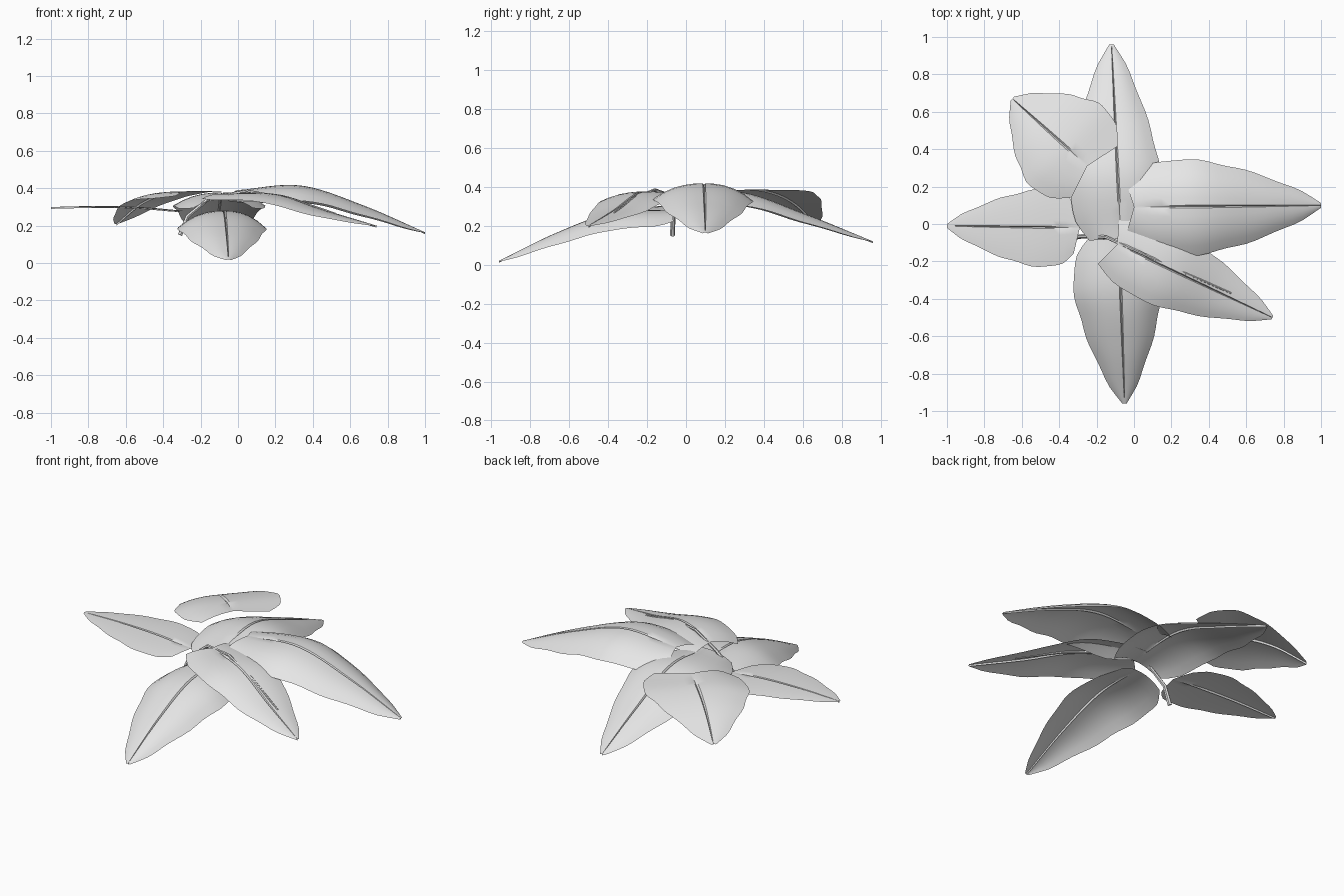
import bpy
import bmesh
import math
from mathutils import Vector

old = bpy.data.objects.get("Cube")
if old:
    bpy.data.objects.remove(old)

grey = bpy.data.materials.new("light grey")
grey.use_nodes = True
COLOUR = (0.8, 0.8, 0.8, 1)
grey.diffuse_color = COLOUR
grey.node_tree.nodes["Principled BSDF"].inputs["Base Color"].default_value = COLOUR

# Relative half width of a blade at even steps from base to tip
OUTLINE = [0.65, 0.9, 1.0, 1.0, 0.96, 0.87, 0.76, 0.63, 0.47, 0.3, 0.05]
# Steps across a half blade, starting at the midrib
ACROSS = [0, 0.03, 0.2, 0.4, 0.6, 0.8, 1]
ROWS = 20


def sample(values, t):
    """Smooth curve through evenly spaced values."""
    s = t * (len(values) - 1)
    i = min(int(s), len(values) - 2)
    f = s - i
    b, c = values[i], values[i + 1]
    a = values[i - 1] if i else 2 * b - c
    d = values[i + 2] if i + 2 < len(values) else 2 * c - b
    return b + 0.5 * f * (c - a + f * (2 * a - 5 * b + 4 * c - d + f * (3 * (b - c) + d - a)))


def finish(obj):
    bpy.ops.object.select_all(action="DESELECT")
    obj.select_set(True)
    bpy.context.view_layer.objects.active = obj
    bpy.ops.object.shade_smooth_by_angle(angle=math.radians(35))


def leaf(name, base, tip, heights, left, right, lobe=0.05):
    """Blade with a grooved midrib and notched base; left and right are (width, droop)."""
    base, tip = Vector(base), Vector(tip)
    along = (tip - base).normalized()
    side = Vector((-along.y, along.x))
    columns = [-u for u in reversed(ACROSS[1:])] + ACROSS
    bm = bmesh.new()
    grid = []
    for r in range(ROWS + 1):
        t = r / ROWS
        w = sample(OUTLINE, t) * (1 + 0.02 * math.sin(t * 23))
        row = []
        for u in columns:
            a = abs(u)
            width, droop = left if u > 0 else right
            p = base.lerp(tip, t) + side * (u * w * width)
            p -= along * lobe * a * (1 - t) ** 6
            z = sample(heights, t) - droop * w * a ** 2.4
            if a == 0:
                z -= 0.01 * min(1, 3 * t)
            row.append(bm.verts.new((p.x, p.y, z)))
        grid.append(row)
    for low, high in zip(grid, grid[1:]):
        for i in range(len(columns) - 1):
            bm.faces.new((low[i + 1], low[i], high[i], high[i + 1]))
    bm.normal_update()
    if sum(f.normal.z for f in bm.faces) < 0:
        bmesh.ops.reverse_faces(bm, faces=bm.faces)
    mesh = bpy.data.meshes.new(name)
    bm.to_mesh(mesh)
    bm.free()
    mesh.materials.append(grey)
    obj = bpy.data.objects.new(name, mesh)
    bpy.context.collection.objects.link(obj)
    finish(obj)


# Six blades around the centre
leaf("left_leaf", (0, 0.09), (1, 0.1), (0.39, 0.415, 0.31, 0.165), (0.25, 0.09), (0.26, 0.08))
leaf("front_left_leaf", (-0.09, -0.11), (0.74, -0.5), (0.37, 0.37, 0.28, 0.2), (0.2, 0.03), (0.21, 0.04))
leaf("front_leaf", (-0.08, -0.07), (-0.05, -0.96), (0.28, 0.27, 0.165, 0.02), (0.22, 0.09), (0.25, 0.09), 0)
leaf("right_leaf", (-0.29, -0.02), (-1, -0.01), (0.28, 0.3, 0.305, 0.3), (0.21, 0.01), (0.2, 0.01), -0.03)
leaf("back_right_leaf", (-0.25, 0.31), (-0.65, 0.67), (0.385, 0.375, 0.32, 0.21), (0.28, 0.04), (0.29, 0))
leaf("back_leaf", (-0.07, -0.08), (-0.12, 0.96), (0.34, 0.375, 0.26, 0.12), (0.26, 0.07), (0.23, 0.07), 0)

# Stem rising from below and lying on the front left blade
path = [(-0.31, -0.07, 0.15), (-0.27, -0.065, 0.25), (-0.15, -0.07, 0.35),
        (0.05, -0.16, 0.385), (0.28, -0.265, 0.345), (0.52, -0.37, 0.265)]
curve = bpy.data.curves.new("stem", "CURVE")
curve.dimensions = "3D"
curve.bevel_depth = 0.013
curve.bevel_resolution = 1
curve.use_fill_caps = True
spline = curve.splines.new("POLY")
spline.points.add(len(path) - 1)
for i, (point, place) in enumerate(zip(spline.points, path)):
    point.co = (*place, 1)
    point.radius = 1 - 0.13 * i
curve.materials.append(grey)
stem = bpy.data.objects.new("stem", curve)
bpy.context.collection.objects.link(stem)
bpy.ops.object.select_all(action="DESELECT")
stem.select_set(True)
bpy.context.view_layer.objects.active = stem
bpy.ops.object.convert(target="MESH")
finish(bpy.context.view_layer.objects.active)
